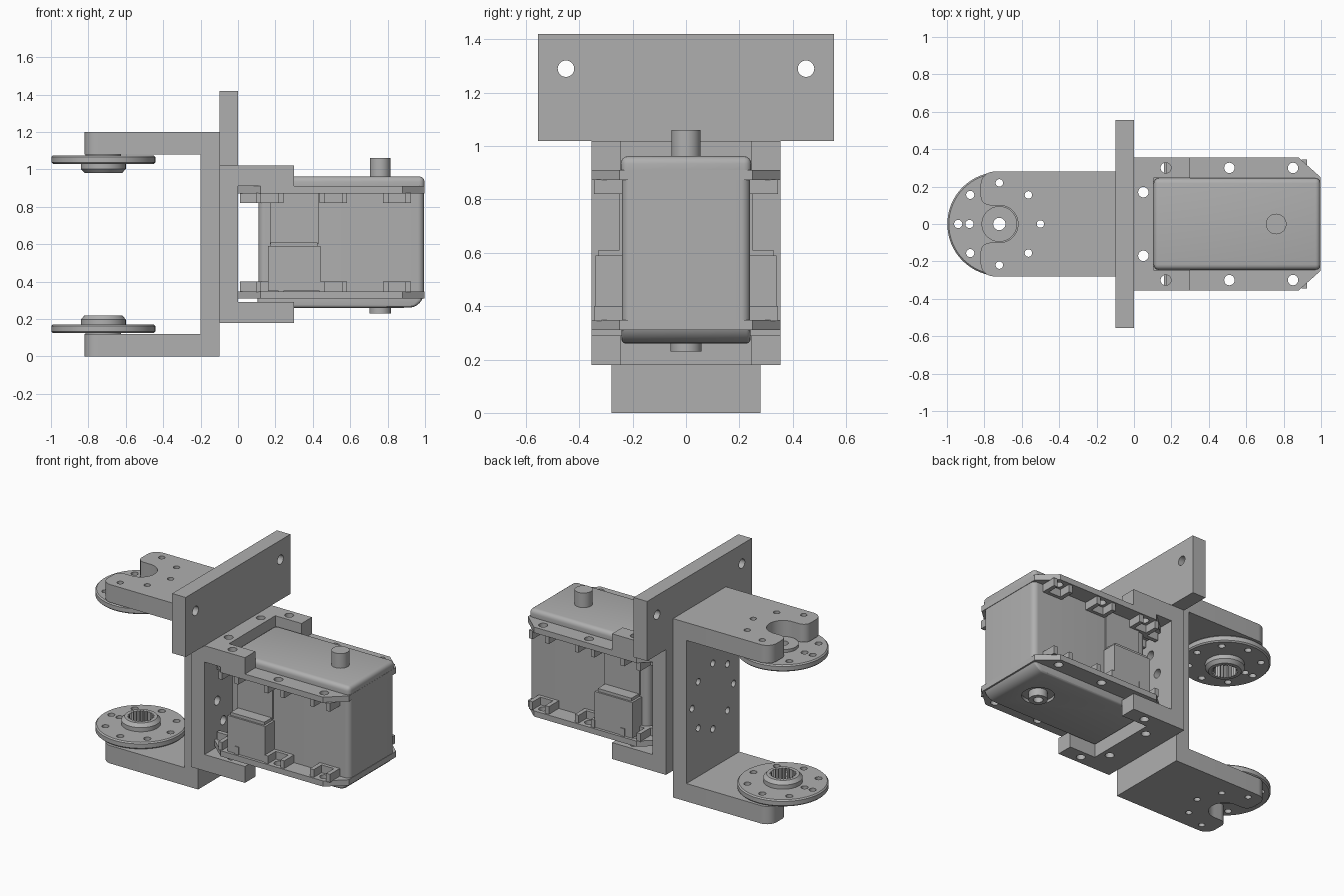
import bpy, bmesh
from math import pi, cos, sin, radians
from mathutils import Matrix

cube = bpy.data.objects.get("Cube")
if cube:
    bpy.data.objects.remove(cube)

grey = bpy.data.materials.new("plain grey")
grey.use_nodes = True
colour = (0.43, 0.43, 0.43, 1)
grey.diffuse_color = colour
grey.node_tree.nodes["Principled BSDF"].inputs["Base Color"].default_value = colour
parts = []


def finish(name, bm):
    bmesh.ops.recalc_face_normals(bm, faces=bm.faces)
    mesh = bpy.data.meshes.new(name)
    bm.to_mesh(mesh)
    bm.free()
    mesh.materials.append(grey)
    obj = bpy.data.objects.new(name, mesh)
    bpy.context.collection.objects.link(obj)
    parts.append(obj)
    return obj


def prism(name, pts, lo, hi, axis="z"):
    """Extrude a flat outline along an axis."""
    place = {"x": lambda u, v, w: (w, u, v),
             "y": lambda u, v, w: (u, w, v),
             "z": lambda u, v, w: (u, v, w)}[axis]
    bm = bmesh.new()
    ends = [[bm.verts.new(place(u, v, w)) for u, v in pts] for w in (lo, hi)]
    bm.faces.new(ends[0])
    bm.faces.new(ends[1])
    for i in range(len(pts)):
        j = (i + 1) % len(pts)
        bm.faces.new((ends[0][i], ends[0][j], ends[1][j], ends[1][i]))
    return finish(name, bm)


def arc(cx, cy, r, start, end, n=8):
    return [(cx + r * cos(radians(start + (end - start) * i / n)),
             cy + r * sin(radians(start + (end - start) * i / n))) for i in range(n + 1)]


def cylinder(name, u, v, r, lo, hi, axis="z", n=32):
    return prism(name, arc(u, v, r, 0, 360, n)[:-1], lo, hi, axis)


def box(name, x, y, z):
    return prism(name, [(x[0], y[0]), (x[1], y[0]), (x[1], y[1]), (x[0], y[1])], *z)


def bake(obj):
    graph = bpy.context.evaluated_depsgraph_get()
    mesh = bpy.data.meshes.new_from_object(obj.evaluated_get(graph))
    obj.modifiers.clear()
    obj.data = mesh


def bevel(obj, width, segments=4):
    mod = obj.modifiers.new("bevel", "BEVEL")
    mod.width, mod.segments = width, segments
    mod.limit_method, mod.angle_limit = "ANGLE", radians(40)
    bake(obj)


def cut(obj, cutters):
    for cutter in cutters:
        mod = obj.modifiers.new("cut", "BOOLEAN")
        mod.operation, mod.solver, mod.object = "DIFFERENCE", "EXACT", cutter
        bake(obj)
        parts.remove(cutter)
        bpy.data.objects.remove(cutter)


def drill(obj, spots, r, lo, hi, axis="z"):
    cut(obj, [cylinder("drill", u, v, r, lo, hi, axis, 20) for u, v in spots])


def flip(obj, height):
    """Turn a part upside down about half the given height."""
    obj.data.transform(Matrix.Translation((0, 0, height)) @ Matrix.Scale(-1, 4, (0, 0, 1)))
    obj.data.flip_normals()


# Fork: back plate and two notched arms
horn_x = -0.72
ring = [(horn_x + 0.22 * cos(i * pi / 4), 0.22 * sin(i * pi / 4)) for i in range(8)]
plate_ring = [(0.22 * cos(i * pi / 4), 0.6 + 0.22 * sin(i * pi / 4)) for i in range(8)]
fork_plate = box("fork_plate", (-0.2, -0.1), (-0.28, 0.28), (0, 1.2))
drill(fork_plate, plate_ring, 0.022, -0.3, 0.1, "x")

half = [(-0.2, 0.28)] + arc(-0.75, 0.21, 0.07, 90, 180) + arc(-0.77, 0.15, 0.05, 180, 270)
half += arc(horn_x, 0, 0.1, 90, 0, 12)
outline = half + [(x, -y) for x, y in reversed(half[:-1])]
for name, upper in (("lower_fork_arm", False), ("upper_fork_arm", True)):
    arm = prism(name, outline, 0, 0.12)
    drill(arm, [p for p in ring if p[0] > -0.8], 0.02, -0.1, 0.3)
    if upper:
        flip(arm, 1.2)

# Round horns with toothed bores
section = [(0, 0.105), (0.095, 0.105), (0.095, 0.125), (0.27, 0.125), (0.278, 0.133),
           (0.278, 0.162), (0.27, 0.17), (0.12, 0.17), (0.12, 0.198), (0.1, 0.22), (0, 0.22)]
for name, upper in (("lower_horn", False), ("upper_horn", True)):
    bm = bmesh.new()
    verts = [bm.verts.new((r, 0, z)) for r, z in section]
    edges = [bm.edges.new(pair) for pair in zip(verts, verts[1:])]
    bmesh.ops.spin(bm, geom=verts + edges, cent=(0, 0, 0), axis=(0, 0, 1),
                   angle=2 * pi, steps=64)
    bmesh.ops.remove_doubles(bm, verts=bm.verts, dist=0.0001)
    bmesh.ops.translate(bm, verts=bm.verts, vec=(horn_x, 0, 0))
    horn = finish(name, bm)
    teeth = [(horn_x + r * cos(a), r * sin(a)) for r, a in
             (((0.07, 0.082)[i % 2], i * pi / 24) for i in range(48))]
    cut(horn, [prism("bore", teeth, 0.135, 0.3)])
    drill(horn, [(horn_x, 0)], 0.033, 0, 0.3)
    drill(horn, ring + [(-0.88, 0)], 0.022, 0, 0.3)
    if upper:
        flip(horn, 1.2)

# Servo bracket: wall, wide mounting plate and two U-shaped clamps
wall = box("bracket_wall", (-0.1, 0), (-0.355, 0.355), (0.18, 1.02))
drill(wall, plate_ring, 0.03, -0.3, 0.1, "x")
mount = box("mounting_plate", (-0.1, 0), (-0.555, 0.555), (1.02, 1.42))
drill(mount, [(-0.45, 1.29), (0.45, 1.29)], 0.031, -0.3, 0.1, "x")

clamp_half = [(0, 0.355), (0.3, 0.355), (0.3, 0.245), (0.105, 0.245)]
clamp_outline = clamp_half + [(x, -y) for x, y in reversed(clamp_half)]
clamp_holes = [(x, s * y) for x, y in ((0.05, 0.17), (0.17, 0.3)) for s in (-1, 1)]
for name, lo in (("lower_clamp", 0.18), ("upper_clamp", 0.91)):
    clamp = prism(name, clamp_outline, lo, lo + 0.11)
    drill(clamp, clamp_holes, 0.028, lo - 0.1, lo + 0.2)

# Servo case: rounded middle and two lids
r = 0.035
case = (arc(0.96, 0.205, r, 0, 90) + arc(0.145, 0.205, r, 90, 180)
        + arc(0.145, -0.205, r, 180, 270) + arc(0.96, -0.205, r, 270, 360))
prism("servo_case", case, 0.31, 0.9)
lid = box("servo_top_lid", (0.105, 0.997), (-0.245, 0.245), (0.87, 0.962))
bevel(lid, 0.028)
base_profile = ([(0.105, 0.35), (0.105, 0.26), (0.88, 0.26)]
                + arc(0.91, 0.345, 0.085, 280, 350, 6) + [(0.997, 0.35)])
base = prism("servo_bottom_lid", base_profile, -0.242, 0.242, "y")
bevel(base, 0.02, 3)
cut(base, [cylinder("recess", 0.76, 0, 0.1, 0.2, 0.28)])
cylinder("output_shaft", 0.76, 0, 0.055, 0.95, 1.06)
idler = cylinder("idler_shaft", 0.76, 0, 0.058, 0.23, 0.3)
drill(idler, [(0.76, 0)], 0.03, 0.2, 0.27)

# Servo flanges with chamfered corners, screw holes and pocket ribs
flange_half = [(0, 0.25), (0.12, 0.355), (0.88, 0.355), (0.998, 0.25)]
flange_outline = flange_half + [(x, -y) for x, y in reversed(flange_half)]
screws = (0.17, 0.51, 0.85)
flange_holes = [(x, s * 0.3) for x in screws for s in (-1, 1)] + [(0.05, 0.17), (0.05, -0.17)]
for side, lo, rib in (("lower", 0.31, (0.345, 0.4)), ("upper", 0.872, (0.82, 0.875))):
    flange = prism(side + "_flange", flange_outline, lo, lo + 0.038)
    drill(flange, flange_holes, 0.028, lo - 0.02, lo + 0.06)
    for s in (-1, 1):
        for x in screws:
            for dx in (-0.06, 0.06):
                box(side + "_side_rib", (x + dx - 0.014, x + dx + 0.014),
                    sorted((s * 0.23, s * 0.345)), rib)
            box(side + "_screw_ledge", (x - 0.06, x + 0.06),
                sorted((s * 0.23, s * 0.262)), rib)
        for y in (0.11, 0.225):
            box(side + "_end_rib", (0.01, 0.12), (s * y - 0.014, s * y + 0.014), rib)

# Cable sockets and raised panels on both sides
for s, side in ((-1, "front"), (1, "back")):
    box(side + "_socket", (0.16, 0.44), sorted((s * 0.2, s * 0.34)), (0.35, 0.59))
    box(side + "_socket_rim", (0.175, 0.425), sorted((s * 0.2, s * 0.328)), (0.58, 0.61))
    box(side + "_panel", (0.17, 0.43), sorted((s * 0.2, s * 0.25)), (0.6, 0.875))

# Smooth the round surfaces, keep edges sharp
bpy.ops.object.select_all(action="DESELECT")
for obj in parts:
    obj.select_set(True)
bpy.context.view_layer.objects.active = parts[0]
bpy.ops.object.shade_smooth_by_angle(angle=radians(30))
